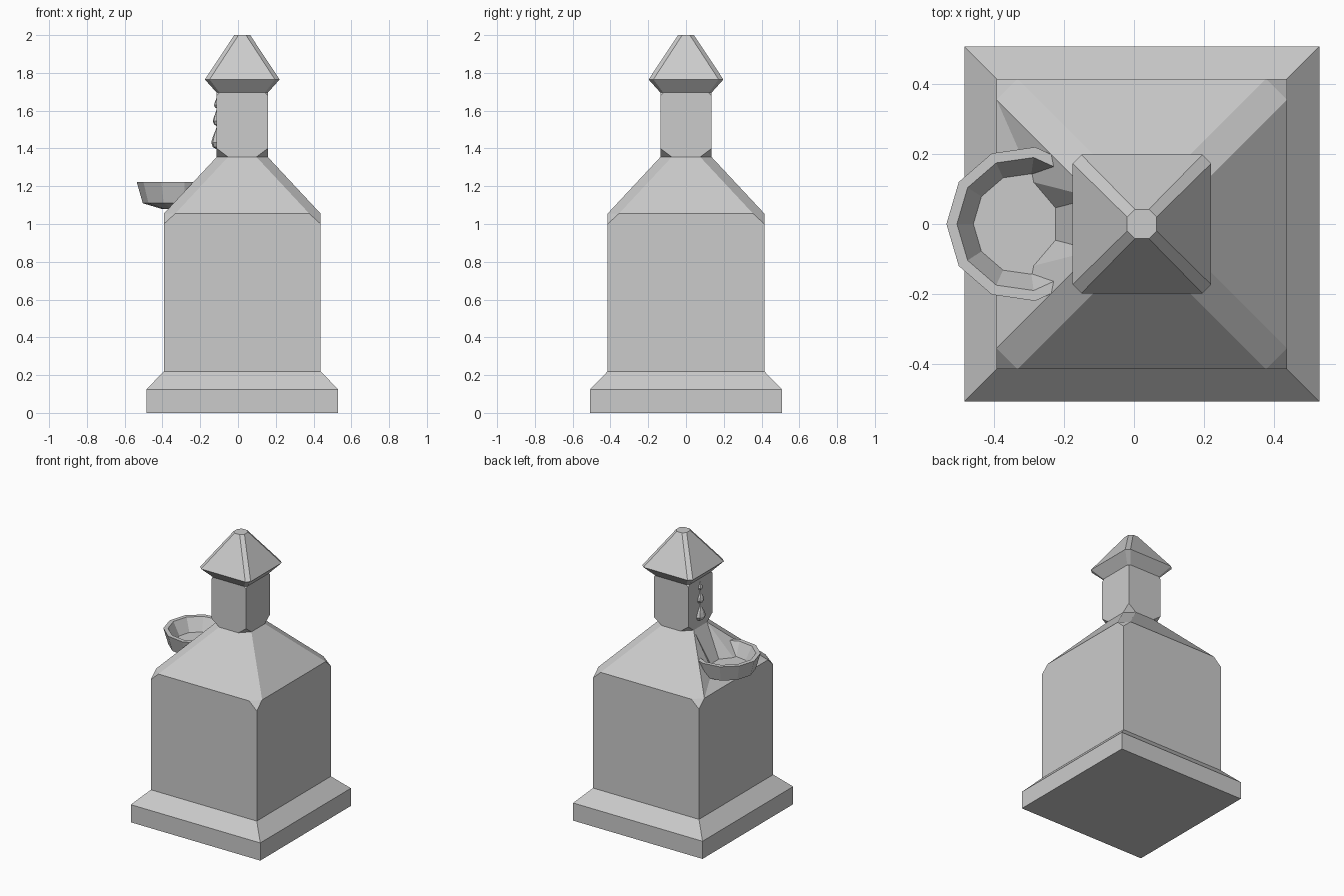
import bpy, bmesh, math

if "Cube" in bpy.data.objects:
    bpy.data.objects.remove(bpy.data.objects["Cube"])

CX = 0.0225  # tower axis


def finish(name, bm):
    bmesh.ops.remove_doubles(bm, verts=bm.verts, dist=0.0005)
    bmesh.ops.recalc_face_normals(bm, faces=bm.faces)
    me = bpy.data.meshes.new(name)
    bm.to_mesh(me)
    bm.free()
    ob = bpy.data.objects.new(name, me)
    bpy.context.collection.objects.link(ob)
    return ob


def ring(bm, h, c, z):
    """Square of half-width h with corners cut by c."""
    k = h - c
    pts = [(h, k), (k, h), (-k, h), (-h, k), (-h, -k), (-k, -h), (k, -h), (h, -k)]
    return [bm.verts.new((CX + x, y, z)) for x, y in pts]


def bridge(bm, rings, skip=()):
    n = len(rings[0])
    for s, (a, b) in enumerate(zip(rings, rings[1:])):
        for i in range(n):
            if (s, i) not in skip:
                j = (i + 1) % n
                bm.faces.new((a[i], a[j], b[j], b[i]))


def tower(name, profile, bottom=False, top=False):
    bm = bmesh.new()
    rings = [ring(bm, *p) for p in profile]
    bridge(bm, rings)
    if bottom:
        bm.faces.new(rings[0])
    if top:
        bm.faces.new(rings[-1])
    return finish(name, bm)


def lathe(name, profile, sides, loc, sx=1.0):
    """Turned part; profile is (radius, z), first vertex at -x."""
    bm = bmesh.new()
    rings = []
    for r, z in profile:
        rings.append([bm.verts.new((
            loc[0] + sx * r * math.cos(math.pi + 2 * math.pi * i / sides),
            loc[1] + r * math.sin(math.pi + 2 * math.pi * i / sides),
            loc[2] + z)) for i in range(sides)])
    bridge(bm, rings)
    return finish(name, bm)


# stepped plinth
tower("plinth", [(.507, 0, 0), (.507, 0, .125), (.415, 0, .22)], bottom=True)

# body with sloped shoulders; the left slope is dished in behind the bowl
bm = bmesh.new()
rings = [ring(bm, *p) for p in
         [(.415, 0, .22), (.415, 0, 1.0), (.415, .06, 1.055), (.135, .06, 1.355)]]
bridge(bm, rings, skip={(2, 3)})
a, a2 = rings[2][3:5]
b, b2 = rings[3][3:5]
p, p2 = [bm.verts.new((-.226, s * .046, 1.13)) for s in (1, -1)]
q, q2 = [bm.verts.new((-.289, s * .12, 1.13)) for s in (1, -1)]
for f in [(b, b2, p2, p), (b, p, q), (b2, q2, p2), (a, b, q), (a2, q2, b2),
          (p, p2, q2, q), (a, q, q2, a2)]:
    bm.faces.new(f)
finish("body", bm)

# neck
tower("neck", [(.135, .06, 1.355), (.135, 0, 1.40), (.135, 0, 1.68), (.135, .015, 1.695)])

# pointed cap
tower("cap", [(.135, .015, 1.695), (.198, .025, 1.765), (.042, .022, 2.0)], top=True)

# side bowl
lathe("bowl", [(0, 1.08), (.09, 1.08), (.19, 1.11), (.222, 1.222), (.192, 1.222),
               (.145, 1.133), (0, 1.133)], 11, (-.314, 0, 0))

# drops on the left of the neck
for name, z, height, r in [("drop_large", 1.395, .12, .045),
                           ("drop_medium", 1.518, .09, .032),
                           ("drop_small", 1.612, .06, .022)]:
    prof = [(0, 0), (.7, .1), (1, .3), (.75, .52), (.3, .8), (0, 1)]
    lathe(name, [(r * u, height * v) for u, v in prof], 8, (CX - .135, 0, z), sx=.65)
